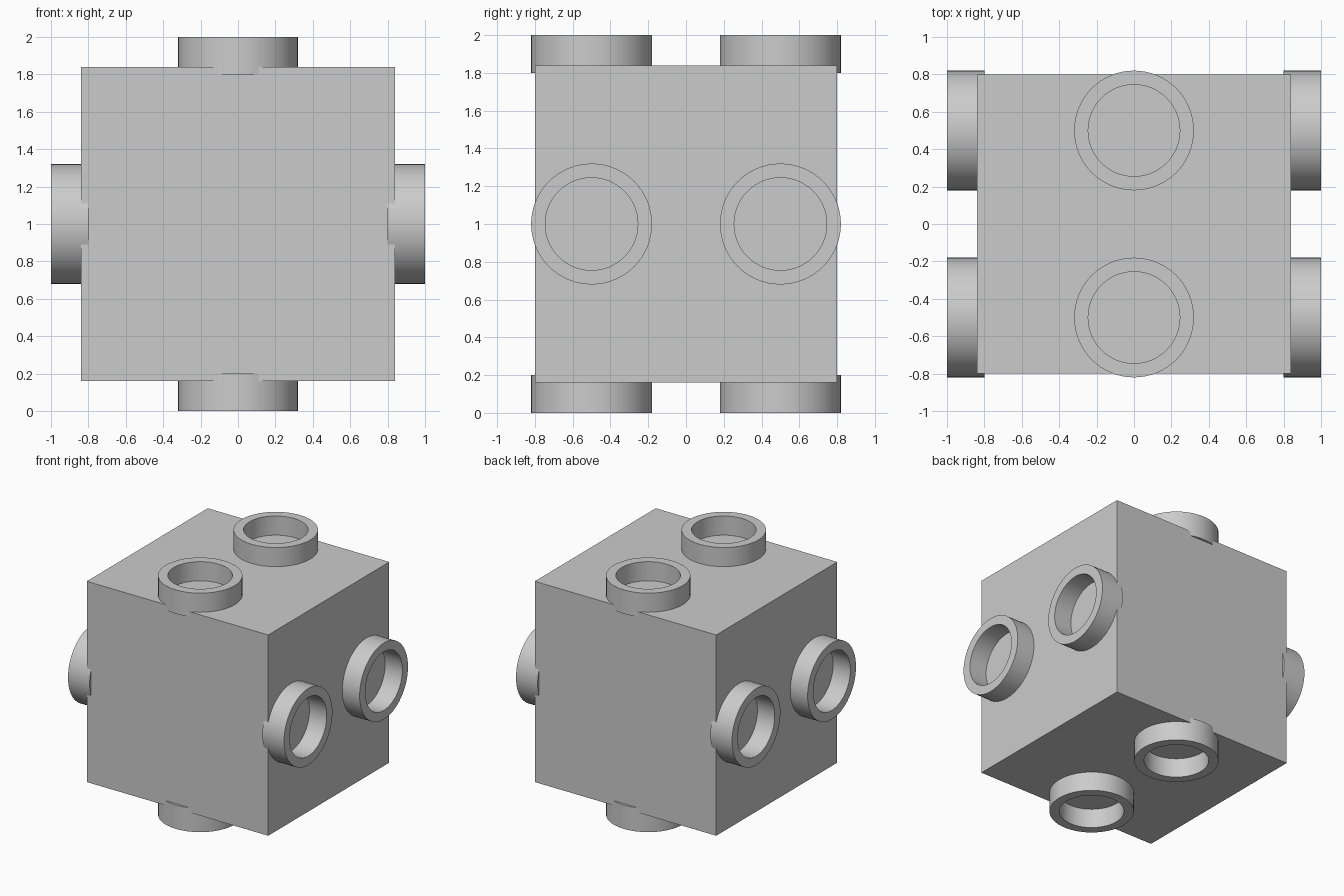
import bpy
import bmesh
from math import cos, sin, pi
from mathutils import Matrix

if "Cube" in bpy.data.objects:
    bpy.data.objects.remove(bpy.data.objects["Cube"], do_unlink=True)

grey = bpy.data.materials.new("light_grey")
grey.use_nodes = True
COLOUR = (0.6, 0.6, 0.6, 1)
grey.diffuse_color = COLOUR
grey.node_tree.nodes["Principled BSDF"].inputs["Base Color"].default_value = COLOUR

SIDES = 64
OUTER, INNER = 0.32, 0.245
CENTRE = Matrix.Translation((0, 0, 1))


def finish(name, bm):
    """Turn a bmesh into a named, coloured object."""
    bmesh.ops.recalc_face_normals(bm, faces=bm.faces)
    mesh = bpy.data.meshes.new(name)
    bm.to_mesh(mesh)
    bm.free()
    mesh.materials.append(grey)
    obj = bpy.data.objects.new(name, mesh)
    bpy.context.collection.objects.link(obj)
    return obj


def ring(name, angle, y):
    """Hollow stud pointing up, then turned about the y axis to its side."""
    bm = bmesh.new()
    section = [(OUTER, 0.8), (OUTER, 1), (INNER, 1), (INNER, 0.8)]
    loops = [[bm.verts.new((r * cos(2 * pi * i / SIDES),
                            r * sin(2 * pi * i / SIDES) + y, z))
              for i in range(SIDES)] for r, z in section]
    for a, b in zip(loops, loops[1:] + loops[:1]):
        for i in range(SIDES):
            j = (i + 1) % SIDES
            bm.faces.new((a[i], a[j], b[j], b[i]))
    bm.transform(CENTRE @ Matrix.Rotation(angle, 4, 'Y'))
    obj = finish(name, bm)
    bpy.ops.object.select_all(action='DESELECT')
    obj.select_set(True)
    bpy.context.view_layer.objects.active = obj
    bpy.ops.object.shade_smooth_by_angle()


# Block body
bm = bmesh.new()
bmesh.ops.create_cube(bm, size=1, matrix=CENTRE @ Matrix.Diagonal((1.68, 1.6, 1.68, 1)))
finish("block_body", bm)

# Pair of hollow studs on the top, left, bottom and right sides
for k, side in enumerate(("top", "left", "bottom", "right")):
    for end, y in (("front", -0.5), ("back", 0.5)):
        ring(f"{side}_{end}_stud", k * pi / 2, y)
